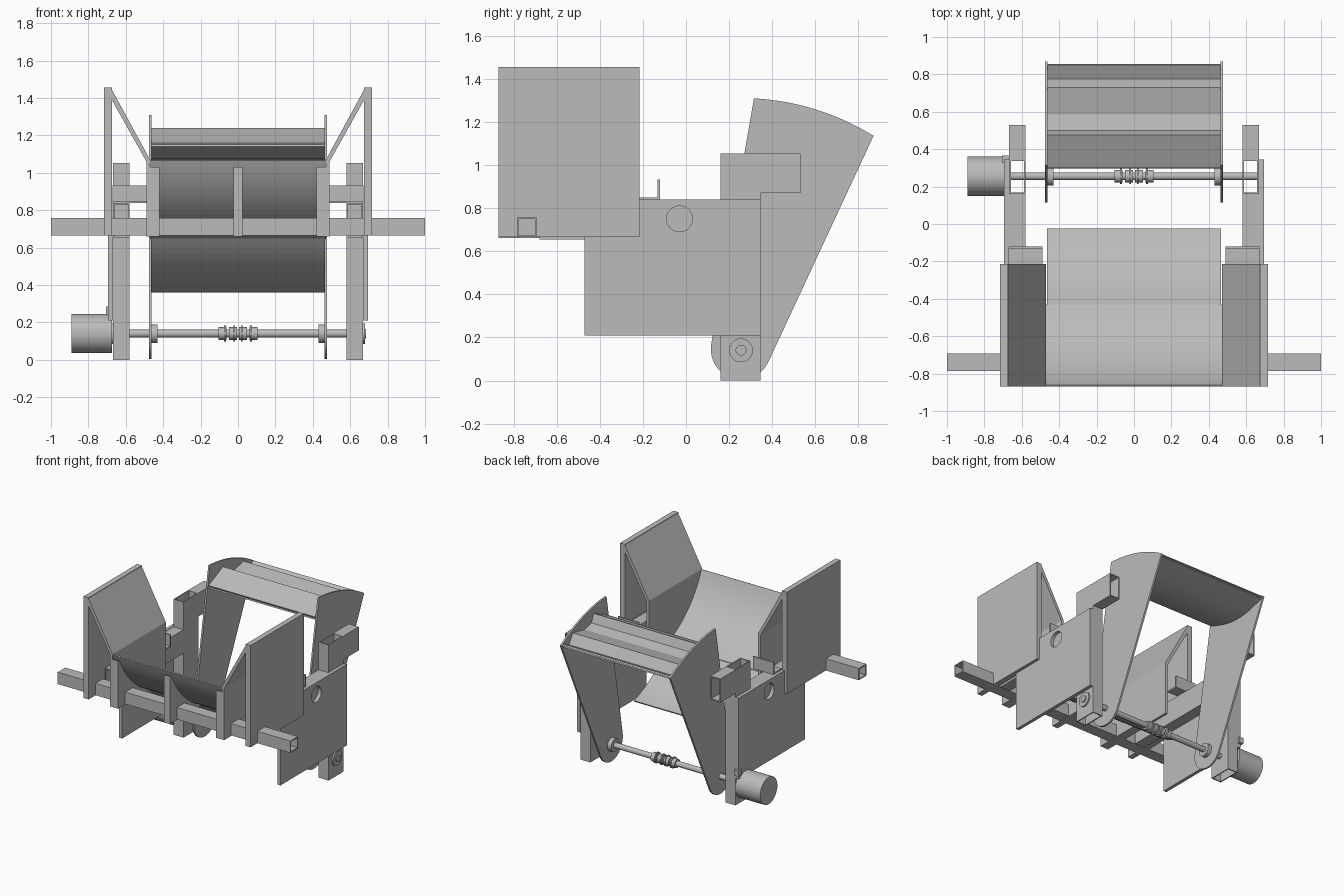
import bpy, bmesh
from math import sin, cos, radians, atan2, hypot
from mathutils import Matrix, Vector

if "Cube" in bpy.data.objects:
    bpy.data.objects.remove(bpy.data.objects["Cube"])

steel = bpy.data.materials.new("plain grey steel")
steel.use_nodes = True
grey = (0.5, 0.5, 0.5, 1)
steel.diffuse_color = grey
steel.node_tree.nodes["Principled BSDF"].inputs["Base Color"].default_value = grey


def finish(name, bm, smooth=False):
    bmesh.ops.recalc_face_normals(bm, faces=bm.faces[:])
    mesh = bpy.data.meshes.new(name)
    bm.to_mesh(mesh)
    bm.free()
    mesh.materials.append(steel)
    ob = bpy.data.objects.new(name, mesh)
    bpy.context.collection.objects.link(ob)
    if smooth:
        bpy.ops.object.select_all(action='DESELECT')
        ob.select_set(True)
        bpy.context.view_layer.objects.active = ob
        bpy.ops.object.shade_smooth_by_angle(angle=radians(30))
    return ob


def place(axis, u, v, w):
    # (u, v) lie in the profile plane, w runs along the axis
    return {'x': (w, u, v), 'y': (u, w, v)}[axis]


def extrude(name, pts, axis, a, b, smooth=False):
    bm = bmesh.new()
    rings = [[bm.verts.new(place(axis, u, v, w)) for u, v in pts] for w in (a, b)]
    n = len(pts)
    for ring in rings:
        bm.faces.new(ring)
    for i in range(n):
        j = (i + 1) % n
        bm.faces.new((rings[0][i], rings[0][j], rings[1][j], rings[1][i]))
    return finish(name, bm, smooth)


def box_mesh(lo, hi):
    bm = bmesh.new()
    bmesh.ops.create_cube(bm, size=1)
    for v in bm.verts:
        v.co = [(l + h) / 2 + c * (h - l) for l, h, c in zip(lo, hi, v.co)]
    return bm


def box(name, lo, hi):
    return finish(name, box_mesh(lo, hi))


def tube(name, axis, lo, hi, wall=0.012):
    # open-ended rectangular tube
    bm = box_mesh(lo, hi)
    bmesh.ops.recalc_face_normals(bm, faces=bm.faces[:])
    ends = [f for f in bm.faces if abs(f.normal[axis]) > 0.9]
    bmesh.ops.delete(bm, geom=ends, context='FACES')
    mesh_ob = finish(name, bm)
    mod = mesh_ob.modifiers.new("wall", 'SOLIDIFY')
    mod.thickness = wall
    mod.offset = -1
    # keep the wall inside the given size
    mid = (Vector(lo) + Vector(hi)) / 2
    face = mesh_ob.data.polygons[0]
    if face.normal.dot(face.center - mid) < 0:
        mesh_ob.data.flip_normals()
    return mesh_ob


def rod(name, x0, x1, r, y, z, sides=40):
    bm = bmesh.new()
    m = Matrix.Translation(((x0 + x1) / 2, y, z)) @ Matrix.Rotation(radians(90), 4, 'Y')
    bmesh.ops.create_cone(bm, cap_ends=True, segments=sides, radius1=r, radius2=r,
                          depth=abs(x1 - x0), matrix=m)
    return finish(name, bm, True)


def arc(start, end, a0, a1, n=14):
    # concave curve whose downward slope eases from a0 to a1 degrees
    pts = [(0, 0)]
    for i in range(n):
        a = radians(a0 + (a1 - a0) * (i + 0.5) / n)
        pts.append((pts[-1][0] + cos(a), pts[-1][1] - sin(a)))
    sy = (end[0] - start[0]) / pts[-1][0]
    sz = (end[1] - start[1]) / pts[-1][1]
    return [(start[0] + u * sy, start[1] + v * sz) for u, v in pts]


def sheet(curve, t):
    # thicken an open curve downwards along its normals
    low = []
    for i, (u, v) in enumerate(curve):
        p, q = curve[max(i - 1, 0)], curve[min(i + 1, len(curve) - 1)]
        d = hypot(q[0] - p[0], q[1] - p[1])
        low.append((u + (q[1] - p[1]) / d * t, v - (q[0] - p[0]) / d * t))
    return curve + low[::-1]


# curved chutes
upper = arc((-0.86, 1.07), (-0.43, 0.655), 68, 18)
lower = arc((-0.435, 0.655), (-0.025, 0.37), 52, 16)
extrude("upper_chute", sheet(upper, 0.01), 'x', -0.47, 0.47, True)
extrude("lower_chute", sheet(lower, 0.01), 'x', -0.465, 0.465, True)

# ribs under the upper chute
rib = [(-0.87, 0.66), (-0.87, 1.03)] + [(u, v - 0.008) for u, v in upper if 0.67 < v < 1.03] + [(-0.45, 0.66)]
for name, x in (("right_rib", -0.445), ("middle_rib", 0), ("left_rib", 0.445)):
    extrude(name, rib, 'x', x - 0.025, x + 0.025, True)

# long cross beam
tube("cross_beam", 0, (-1, -0.785, 0.665), (1, -0.692, 0.757))

# swing arm outline: rounded pivot end, sector shaped top
py, pz = 0.255, 0.145
arm = [(py + 0.14 * cos(radians(a)), pz + 0.14 * sin(radians(a))) for a in range(171, 337, 11)]
a0, a1 = atan2(0.99, 0.615), atan2(1.16, 0.06)
arm += [(py + 1.165 * cos(a0 + (a1 - a0) * i / 16), pz + 1.165 * sin(a0 + (a1 - a0) * i / 16))
        for i in range(17)]

for side, s in (("left", 1), ("right", -1)):
    def sbox(name, x0, x1, y0, y1, z0, z1):
        return box(f"{side}_{name}", (min(s * x0, s * x1), y0, z0), (max(s * x0, s * x1), y1, z1))

    def stube(name, axis, x0, x1, y0, y1, z0, z1):
        return tube(f"{side}_{name}", axis, (min(s * x0, s * x1), y0, z0), (max(s * x0, s * x1), y1, z1))

    # hopper wing: outer wall and folded sloping sheet
    sbox("wing_wall", 0.675, 0.717, -0.87, -0.215, 0.665, 1.455)
    slope = [(0.68, 1.455), (0.47, 1.07), (0.47, 0.66), (0.49, 0.66), (0.49, 1.06), (0.68, 1.40)]
    extrude(f"{side}_wing_slope", [(s * u, v) for u, v in slope], 'y', -0.87, -0.215)

    # side panel with round hole
    panel = sbox("side_panel", 0.668, 0.694, -0.47, 0.345, 0.21, 0.84)
    cutter = rod(f"{side}_hole_cutter", s * 0.6, s * 0.8, 0.06, -0.03, 0.75)
    cutter.hide_render = True
    cutter.hide_viewport = True
    cutter.display_type = 'WIRE'
    cut = panel.modifiers.new("hole", 'BOOLEAN')
    cut.operation = 'DIFFERENCE'
    cut.object = cutter

    # square tube frame
    stube("column", 2, 0.58, 0.667, 0.16, 0.345, 0, 1.053)
    stube("rail", 1, 0.58, 0.667, -0.68, 0.16, 0.655, 0.838)
    stube("rear_stub", 1, 0.58, 0.667, 0.345, 0.53, 0.87, 1.053)

    # angle bracket on the rail
    sbox("bracket_foot", 0.49, 0.67, -0.215, -0.12, 0.838, 0.85)
    sbox("bracket_lip", 0.49, 0.67, -0.132, -0.12, 0.85, 0.932)

    # swing arm and its hub
    extrude(f"{side}_arm", arm, 'x', s * 0.462, s * 0.476, True)
    rod(f"{side}_hub", s * 0.43, s * 0.465, 0.05, py, pz - 0.005)
    rod(f"{side}_bearing", s * 0.66, s * 0.678, 0.055, py, pz - 0.005)

# folded crosspiece between the arms
fold = [(0.30, 1.16), (0.475, 1.24), (0.50, 1.175), (0.585, 1.155), (0.73, 1.185),
        (0.775, 1.11), (0.85, 1.145)]
extrude("folded_crosspiece", sheet(fold, 0.012), 'x', -0.464, 0.464)
belly = [(0.30 + 0.55 * i / 12, 1.15 - 0.02 * i / 12 - 0.06 * sin(radians(15 * i))) for i in range(13)]
extrude("crosspiece_belly", sheet(belly, 0.01), 'x', -0.464, 0.464, True)

# drive shaft, centre rings and motor
zs = 0.14
rod("drive_shaft", -0.68, 0.672, 0.021, py, zs)
rod("shaft_end", 0.665, 0.685, 0.025, py, zs)
for i in range(4):
    x = -0.0825 + 0.055 * i
    rod("shaft_sleeve", x - 0.021, x + 0.021, 0.034, py, zs)
for x in (-0.07, -0.02, 0.02, 0.07):
    rod("shaft_ring", x - 0.005, x + 0.005, 0.042, py, zs)
rod("motor", -0.89, -0.675, 0.105, py, zs, 64)
box("motor_tab", (-0.705, 0.325, 0.24), (-0.67, 0.365, 0.285))
